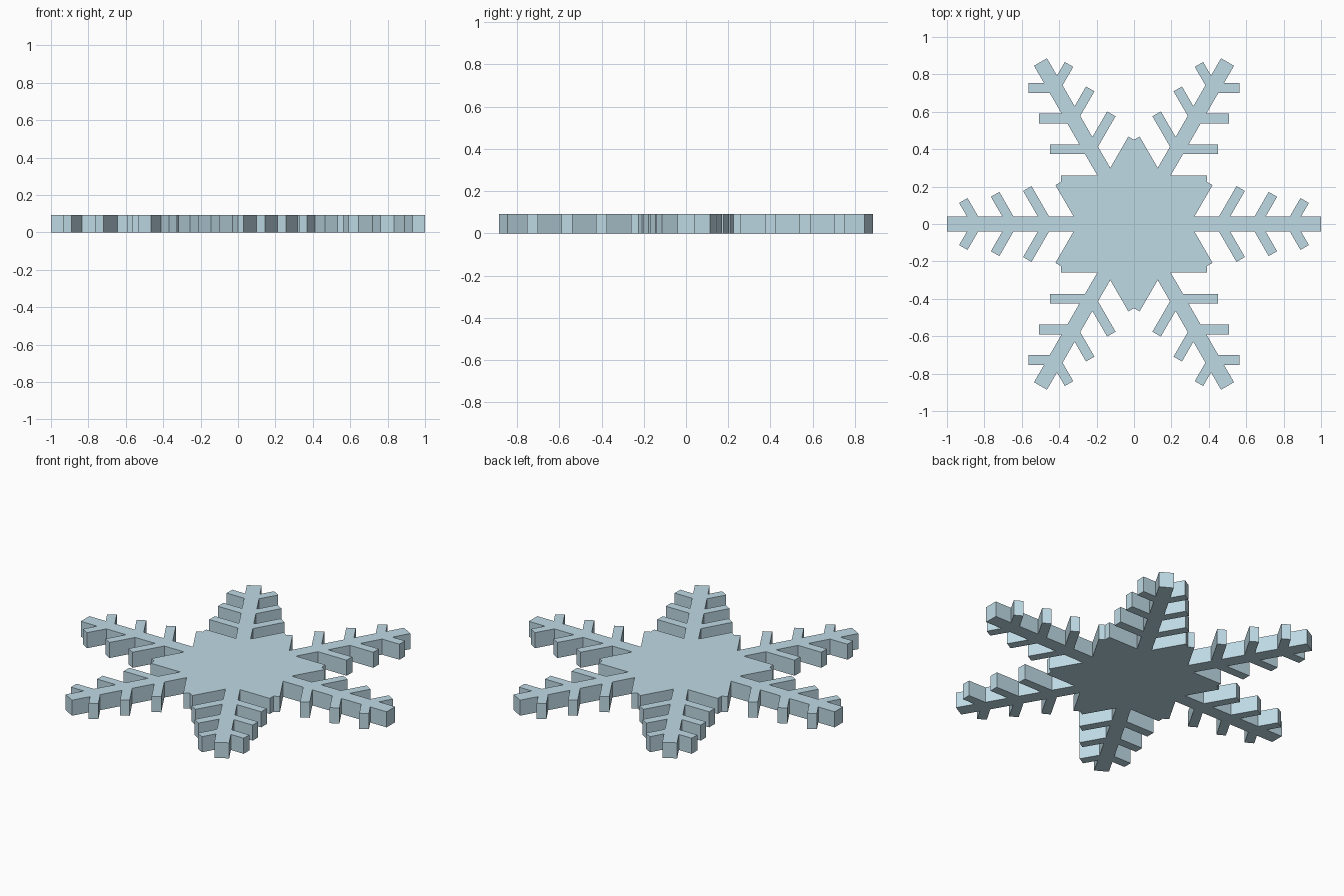
import bpy
import bmesh
from math import radians, sin, cos, tan, pi
from mathutils import Vector, Matrix

if "Cube" in bpy.data.objects:
    bpy.data.objects.remove(bpy.data.objects["Cube"])

THICK = 0.092       # plate thickness
ARM = 0.04          # arm half width
TWIG = 0.026        # twig half width
# twigs from tip to hub: (distance along arm, length)
TWIGS = [(0.84, 0.145), (0.651, 0.183), (0.461, 0.219)]
HUB = (0.27, 0.255)  # innermost twigs merge into the solid hub

along = Vector((cos(pi / 3), sin(pi / 3)))
across = Vector((sin(pi / 3), -cos(pi / 3)))


def twig_points(start, length):
    """Root and tip corners on the outer side, then on the inner side."""
    pts = []
    for side in (1, -1):
        root_x = start + side * TWIG / sin(pi / 3)
        root = Vector((root_x + ARM / tan(pi / 3), ARM))
        tip = Vector((start, 0)) + along * length + across * TWIG * side
        pts.append((root, tip))
    (r0, t0), (r1, t1) = pts
    return [r0, t0, t1, r1]


# Upper half of one arm, from its tip to the notch between two arms
half = [Vector((1.0, ARM))]
for start, length in TWIGS:
    half += twig_points(start, length)
root, tip = twig_points(*HUB)[:2]
notch_x = HUB[0] * cos(pi / 3) + HUB[1]
half += [root, tip]
notch = Vector((notch_x, notch_x * tan(radians(30))))

# Mirror the half arm and repeat it six times around the centre
sector = [Vector((p.x, -p.y)) for p in reversed(half)] + half + [notch]
outline = []
for k in range(6):
    turn = Matrix.Rotation(k * pi / 3, 2)
    outline += [turn @ p for p in sector]

# Extrude the outline into a plate
bm = bmesh.new()
face = bm.faces.new([bm.verts.new((p.x, p.y, 0)) for p in outline])
new = bmesh.ops.extrude_face_region(bm, geom=[face], use_keep_orig=True)["geom"]
top = [v for v in new if isinstance(v, bmesh.types.BMVert)]
bmesh.ops.translate(bm, verts=top, vec=(0, 0, THICK))
bmesh.ops.recalc_face_normals(bm, faces=bm.faces)
mesh = bpy.data.meshes.new("snowflake")
bm.to_mesh(mesh)
bm.free()

snowflake = bpy.data.objects.new("snowflake", mesh)
bpy.context.collection.objects.link(snowflake)
ice = bpy.data.materials.new("ice_blue")
ice.diffuse_color = (0.52, 0.70, 0.78, 1)
ice.use_nodes = True
ice.node_tree.nodes["Principled BSDF"].inputs["Base Color"].default_value = ice.diffuse_color
mesh.materials.append(ice)
